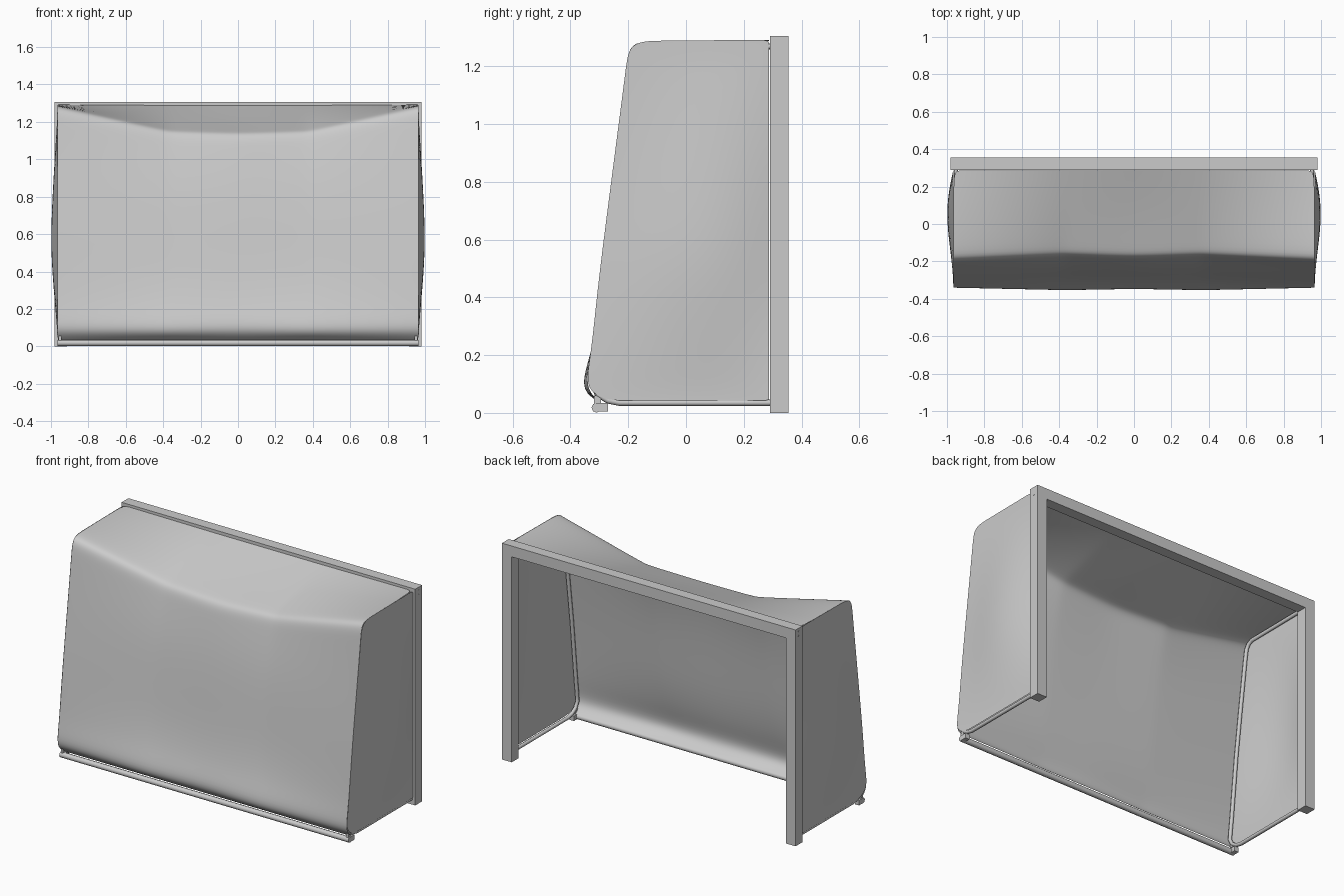
import bpy, math

if "Cube" in bpy.data.objects:
    bpy.data.objects.remove(bpy.data.objects["Cube"])

def mesh_obj(name, verts, faces, smooth=True, subsurf=0):
    me = bpy.data.meshes.new(name)
    me.from_pydata(verts, [], faces)
    ob = bpy.data.objects.new(name, me)
    bpy.context.collection.objects.link(ob)
    for p in me.polygons:
        p.use_smooth = smooth
    if subsurf:
        m = ob.modifiers.new("smooth", 'SUBSURF')
        m.levels = m.render_levels = subsurf
    return ob

def grid(name, rows, flip=False):
    n = len(rows[0])
    faces = []
    for i in range(len(rows) - 1):
        for j in range(n - 1):
            f = (i*n + j, i*n + j + 1, (i+1)*n + j + 1, (i+1)*n + j)
            faces.append(f[::-1] if flip else f)
    return mesh_obj(name, [v for r in rows for v in r], faces, True, 2)

def box(name, x0, x1, y0, y1, z0, z1):
    bpy.ops.mesh.primitive_cube_add(size=1, location=((x0+x1)/2, (y0+y1)/2, (z0+z1)/2))
    ob = bpy.context.object
    ob.name = name
    ob.scale = (abs(x1-x0), y1-y0, z1-z0)
    return ob

def tube(name, pts, r):
    cu = bpy.data.curves.new(name, 'CURVE')
    cu.dimensions = '3D'
    cu.bevel_depth = r
    cu.bevel_resolution = 2
    cu.use_fill_caps = True
    sp = cu.splines.new('POLY')
    sp.points.add(len(pts) - 1)
    for p, c in zip(sp.points, pts):
        p.co = (*c, 1)
    sp.use_smooth = True
    ob = bpy.data.objects.new(name, cu)
    bpy.context.collection.objects.link(ob)
    bpy.ops.object.select_all(action='DESELECT')
    ob.select_set(True)
    bpy.context.view_layer.objects.active = ob
    bpy.ops.object.convert(target='MESH')
    bpy.ops.object.shade_smooth_by_angle(angle=math.radians(50))

# goal frame: two posts and a crossbar meeting in mitres
W, T, H, YF, YB = 0.98, 0.065, 1.305, 0.29, 0.355
outer = [(-W, 0), (-W, H), (W, H), (W, 0)]
inner = [(-W+T, 0), (-W+T, H-T), (W-T, H-T), (W-T, 0)]
for i, name in enumerate(("post_left", "crossbar", "post_right")):
    quad = [outer[i], outer[i+1], inner[i+1], inner[i]]
    verts = [(x, y, z) for y in (YF, YB) for x, z in quad]
    faces = [(3, 2, 1, 0), (4, 5, 6, 7)] + [(k, (k+1) % 4, (k+1) % 4 + 4, k+4) for k in range(4)]
    mesh_obj(name, verts, [f[::-1] for f in faces], False)

# net, back and top: sections (y, z) at the edge, the quarter and the middle
edge = [(.287, 1.292), (.07, 1.289), (-.14, 1.288), (-.186, 1.277), (-.203, 1.238), (-.211, 1.17),
        (-.25, .87), (-.285, .6), (-.307, .40), (-.327, .22), (-.345, .12), (-.335, .07), (-.295, .034)]
quarter = [(.287, 1.288), (.07, 1.22), (-.115, 1.161), (-.158, 1.147), (-.174, 1.11), (-.186, 1.06),
           (-.234, .84), (-.268, .57), (-.292, .38), (-.325, .22), (-.360, .115), (-.348, .065), (-.295, .034)]
middle = [(.287, 1.288), (.07, 1.21), (-.13, 1.149), (-.170, 1.136), (-.188, 1.10), (-.198, 1.05),
          (-.238, .84), (-.27, .57), (-.292, .38), (-.322, .22), (-.352, .125), (-.343, .07), (-.295, .034)]

def section(x):
    a = abs(x)
    A, B, t = (middle, quarter, a/.37) if a <= .37 else (quarter, edge, (a-.37)/(.965-.37))
    return [(x, p[0]+(q[0]-p[0])*t, p[1]+(q[1]-p[1])*t) for p, q in zip(A, B)]

cols = [.965, .94, .66, .39, .35, .17]
xs = [-c for c in cols] + [0] + cols[::-1]
grid("net_back_and_top", [section(x) for x in xs])

# side nets, bulging outwards
rear = [(-.24, .042), (-.29, .05), (-.332, .076), (-.345, .12), (-.327, .22), (-.307, .42),
        (-.285, .6), (-.25, .87), (-.211, 1.17), (-.203, 1.238), (-.186, 1.275), (-.14, 1.288)]

def bulge(z, t):
    v = max(0, min(1, (z-.05)/1.23))
    return .966 + .036 * math.sin(math.pi*v**.85)**1.8 * math.sin(math.pi*t**1.35)

for s, side in ((-1, "left"), (1, "right")):
    rows = []
    for y0, z in rear:
        row = []
        for k in range(8):
            t = k/7
            row.append((s*bulge(z, t), y0 + (.288-y0)*t, z + (.004*t if z > 1.28 else 0)))
        rows.append(row)
    grid("side_net_" + side, rows, s > 0)

    # bent support tube inside each side net
    path = [(.29, .035), (-.23, .035), (-.27, .043), (-.305, .065), (-.325, .10), (-.322, .14),
            (-.312, .22), (-.272, .6), (-.237, .87), (-.196, 1.17), (-.186, 1.23), (-.17, 1.255),
            (-.14, 1.268), (.29, 1.27)]
    tube("support_tube_" + side, [(s*.952, y, z) for y, z in path], .011)

    # clamp joining the ground bar to the support tube
    box("bar_clamp_" + side, s*.938, s*.966, -.312, -.27, .004, .034)
    box("clamp_tab_" + side, s*.945, s*.96, -.318, -.295, .03, .06)

    # two bolts at the top of each post
    for z in (1.285, 1.258):
        bpy.ops.mesh.primitive_cylinder_add(vertices=12, radius=.005, depth=.003,
                                            location=(s*.98, .325, z), rotation=(0, math.pi/2, 0))
        bpy.context.object.name = "post_bolt_" + side

# ground bar behind the goal
tube("ground_bar", [(-.965, -.31, .018), (.965, -.31, .018)], .017)
